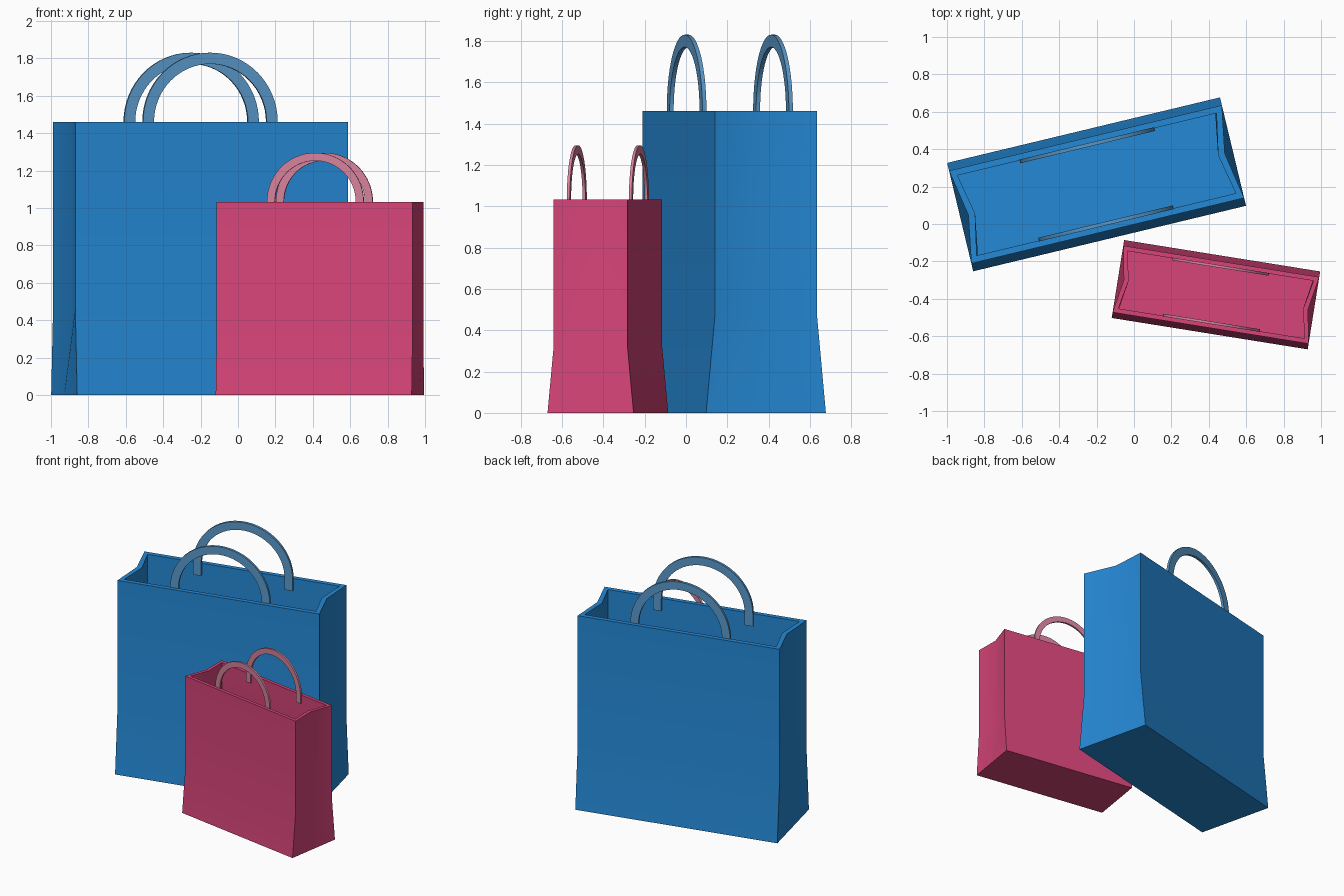
import bpy, bmesh, math

if "Cube" in bpy.data.objects:
    bpy.data.objects.remove(bpy.data.objects["Cube"])


def material(name, rgb):
    m = bpy.data.materials.new(name)
    m.diffuse_color = (*rgb, 1.0)
    m.use_nodes = True
    m.node_tree.nodes["Principled BSDF"].inputs["Base Color"].default_value = m.diffuse_color
    return m


def finish(name, bm, mat, place):
    bmesh.ops.recalc_face_normals(bm, faces=bm.faces)
    me = bpy.data.meshes.new(name)
    bm.to_mesh(me)
    bm.free()
    me.materials.append(mat)
    ob = bpy.data.objects.new(name, me)
    bpy.context.collection.objects.link(ob)
    (x, y), angle, s = place
    ob.location = (x, y, 0)
    ob.rotation_euler = (0, 0, math.radians(angle))
    ob.scale = (s, s, s)
    bpy.ops.object.select_all(action='DESELECT')
    ob.select_set(True)
    bpy.context.view_layer.objects.active = ob
    bpy.ops.object.shade_smooth_by_angle(angle=math.radians(30))
    return ob


def bag_body(name, mat, place):
    # stacked six-point rings: outside going up, then inside going down
    # (half width, half width at the side fold, half depth, height)
    rings = [(0.75, 0.75, 0.298, 0.0), (0.75, 0.705, 0.255, 0.46),
             (0.75, 0.705, 0.255, 1.46), (0.712, 0.668, 0.22, 1.46),
             (0.712, 0.668, 0.22, 0.46), (0.712, 0.712, 0.26, 0.03)]
    bm = bmesh.new()
    loops = []
    for w, f, d, z in rings:
        pts = [(-w, -d), (w, -d), (f, 0), (w, d), (-w, d), (-f, 0)]
        loops.append([bm.verts.new((x, y, z)) for x, y in pts])
    for a, b in zip(loops, loops[1:]):
        for i in range(6):
            j = (i + 1) % 6
            bm.faces.new((a[i], a[j], b[j], b[i]))
    bm.faces.new(loops[0])
    bm.faces.new(loops[-1])
    return finish(name, bm, mat, place)


def handle(name, mat, place, y, n=32):
    # flat band: straight legs inside the bag and a half circle above the rim
    top, leg = 1.46, 0.09
    path = [(1, 0, top - leg)]
    path += [(math.cos(math.pi * i / n), math.sin(math.pi * i / n), top)
             for i in range(n + 1)]
    path += [(-1, 0, top - leg)]
    bm = bmesh.new()
    sections = []
    for c, s, z in path:
        sections.append([bm.verts.new((r * c, y + t, z + r * s))
                         for r, t in ((0.37, -0.01), (0.37, 0.01),
                                      (0.31, 0.01), (0.31, -0.01))])
    for a, b in zip(sections, sections[1:]):
        for i in range(4):
            j = (i + 1) % 4
            bm.faces.new((a[i], a[j], b[j], b[i]))
    bm.faces.new(sections[0])
    bm.faces.new(sections[-1])
    return finish(name, bm, mat, place)


blue = material("blue paper", (0.018, 0.246, 0.66))
pale_blue = material("pale blue handle", (0.10, 0.31, 0.58))
pink = material("pink paper", (0.67, 0.058, 0.188))
pale_pink = material("pale pink handle", (0.67, 0.223, 0.332))

# large blue bag behind, smaller pink bag in front
for label, paper, grip, place in (
        ("large_bag", blue, pale_blue, ((-0.20, 0.212), 13.5, 1.0)),
        ("small_bag", pink, pale_pink, ((0.438, -0.378), -9.1, 0.7075))):
    bag_body(label + "_body", paper, place)
    handle(label + "_front_handle", grip, place, -0.215)
    handle(label + "_back_handle", grip, place, 0.215)
